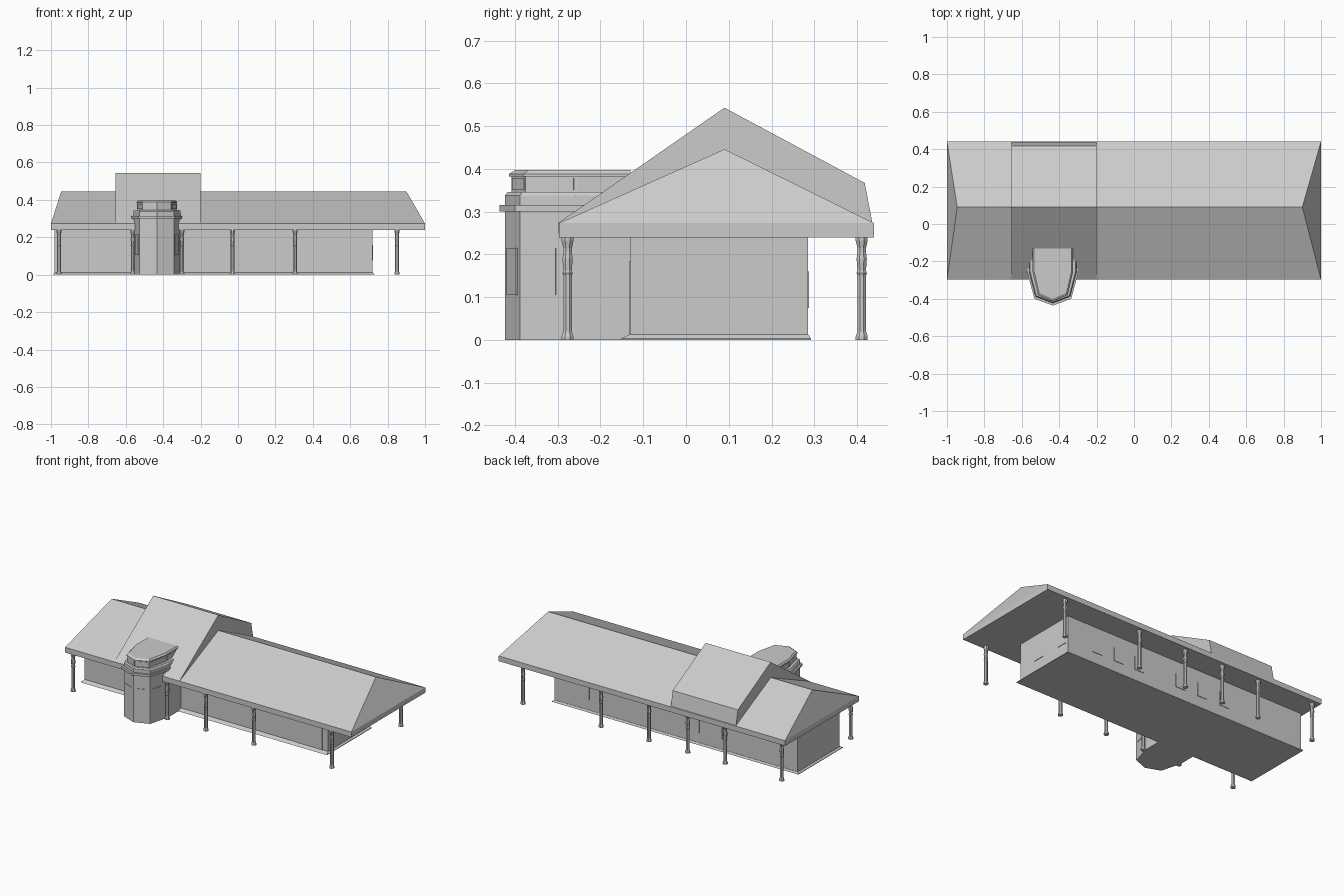
import bpy, bmesh, math
from mathutils import Vector, Matrix

if "Cube" in bpy.data.objects:
    bpy.data.objects.remove(bpy.data.objects["Cube"])


def finish(name, bm):
    bmesh.ops.recalc_face_normals(bm, faces=bm.faces)
    me = bpy.data.meshes.new(name)
    bm.to_mesh(me)
    bm.free()
    ob = bpy.data.objects.new(name, me)
    bpy.context.collection.objects.link(ob)
    return ob


def loft(name, rings):
    """Skin a stack of equal-length point loops and cap both ends."""
    bm = bmesh.new()
    vs = [[bm.verts.new(p) for p in r] for r in rings]
    n = len(rings[0])
    for a, b in zip(vs, vs[1:]):
        for i in range(n):
            j = (i + 1) % n
            bm.faces.new((a[i], a[j], b[j], b[i]))
    bm.faces.new(vs[0])
    bm.faces.new(vs[-1])
    return finish(name, bm)


def rect(x0, x1, y0, y1, z):
    return [(x0, y0, z), (x1, y0, z), (x1, y1, z), (x0, y1, z)]


def panel(name, p, q, t0, t1, z0, z1, d=0.003):
    """Thin slab standing on the wall running from p to q (outside on the right)."""
    p, q = Vector(p), Vector(q)
    e = q - p
    n = Vector((e.y, -e.x)).normalized() * d
    a, b = p + e * t0, p + e * t1
    foot = [a + n, b + n, b - n, a - n]
    return loft(name, [[(v.x, v.y, z) for v in foot] for z in (z0, z1)])


# walls with a flared plinth
X0, X1, Y0, Y1 = -0.98, 0.72, -0.13, 0.285
loft("plinth", [rect(-0.99, 0.73, -0.155, 0.293, 0), rect(-0.99, 0.73, -0.152, 0.292, 0.003),
                rect(X0, X1, Y0 - 0.003, Y1 + 0.002, 0.012)])
loft("walls", [rect(X0, X1, Y0, Y1, 0.002), rect(X0, X1, Y0, Y1, 0.245)])

# main hipped roof with fascia
bm = bmesh.new()
lo = [bm.verts.new(p) for p in rect(-1, 1, -0.297, 0.44, 0.24)]
up = [bm.verts.new(p) for p in rect(-1, 1, -0.297, 0.44, 0.273)]
r0, r1 = bm.verts.new((-0.945, 0.09, 0.446)), bm.verts.new((0.90, 0.09, 0.446))
bm.faces.new(lo)
for i in range(4):
    j = (i + 1) % 4
    bm.faces.new((lo[i], lo[j], up[j], up[i]))
bm.faces.new((up[0], up[1], r1, r0))
bm.faces.new((up[1], up[2], r1))
bm.faces.new((up[2], up[3], r0, r1))
bm.faces.new((up[3], up[0], r0))
finish("main_roof", bm)

# raised roof section
prof = [(-0.298, 0.25), (-0.298, 0.274), (0.09, 0.543), (0.418, 0.367), (0.436, 0.274), (0.436, 0.25)]
loft("raised_roof", [[(x, y, z) for y, z in prof] for x in (-0.655, -0.20)])

# porch columns, front and back rows
shape = [(0.014, 0), (0.014, 0.008), (0.010, 0.02), (0.010, 0.15), (0.012, 0.156), (0.010, 0.162),
         (0.012, 0.19), (0.010, 0.205), (0.010, 0.215), (0.014, 0.232), (0.014, 0.242)]
for row, y in (("front", -0.277), ("back", 0.411)):
    for x in (-0.957, -0.562, -0.30, -0.03, 0.305, 0.85):
        loft(row + "_column", [[(x + r / math.cos(math.pi / 8) * math.cos(math.pi * (k + .5) / 4),
                                 y + r / math.cos(math.pi / 8) * math.sin(math.pi * (k + .5) / 4), z)
                                for k in range(8)] for r, z in shape])

# entrance tower: faceted plan, scaled about its centre
CX, BACK = -0.434, -0.13
half = [(0.126, 0.0), (0.126, -0.13), (0.092, -0.26), (0.0, -0.295)]


def plan(w, front):
    k = front / 0.295
    pts = [(CX - a * w, BACK + b * k) for a, b in half]
    return pts + [(2 * CX - x, y) for x, y in reversed(pts[:-1])]


def tier(name, levels):
    loft(name, [[(x, y, z) for x, y in plan(w, f)] for w, f, z in levels])


tier("tower_body", [(1, 0.293, 0), (1, 0.293, 0.302)])
tier("tower_cornice", [(1.07, 0.306, 0.30), (1.07, 0.306, 0.315)])
tier("tower_upper_band", [(1.0, 0.293, 0.314), (1.0, 0.293, 0.338), (0.96, 0.287, 0.346)])
tier("tower_lantern", [(0.83, 0.278, 0.344), (0.83, 0.278, 0.384)])
tier("tower_cap", [(0.86, 0.284, 0.382), (0.86, 0.284, 0.388), (0.80, 0.270, 0.397)])

# tower windows on the facets
body, lantern = plan(1, 0.293), plan(0.83, 0.278)
for i in range(1, 5):
    t = (0.35, 0.85) if i == 1 else (0.15, 0.65) if i == 4 else (0.18, 0.82)
    panel("tower_window", body[i], body[i + 1], *t, 0.105, 0.215)
for i in range(6):
    panel("lantern_window", lantern[i], lantern[i + 1], 0.08, 0.92, 0.35, 0.379, 0.002)

# wall windows and door, placed by distance along each wall
L, D = X1 - X0, Y1 - Y0
for x in (-0.06, 0.10, 0.26):
    t = (x - X0) / L
    panel("front_window", (X0, Y0), (X1, Y0), t - 0.02, t + 0.02, 0.075, 0.16)
panel("front_door", (X0, Y0), (X1, Y0), (0.50 - X0) / L, (0.68 - X0) / L, 0.01, 0.183)
for x in (0.51, 0.35, 0.20, -0.10, -0.26, -0.42):
    t = (X1 - x) / L
    panel("back_window", (X1, Y1), (X0, Y1), t - 0.02, t + 0.02, 0.075, 0.16)
for y in (0.03, 0.23):
    t = (y - Y0) / D
    panel("side_window", (X1, Y0), (X1, Y1), t - 0.09, t + 0.09, 0.075, 0.16)
